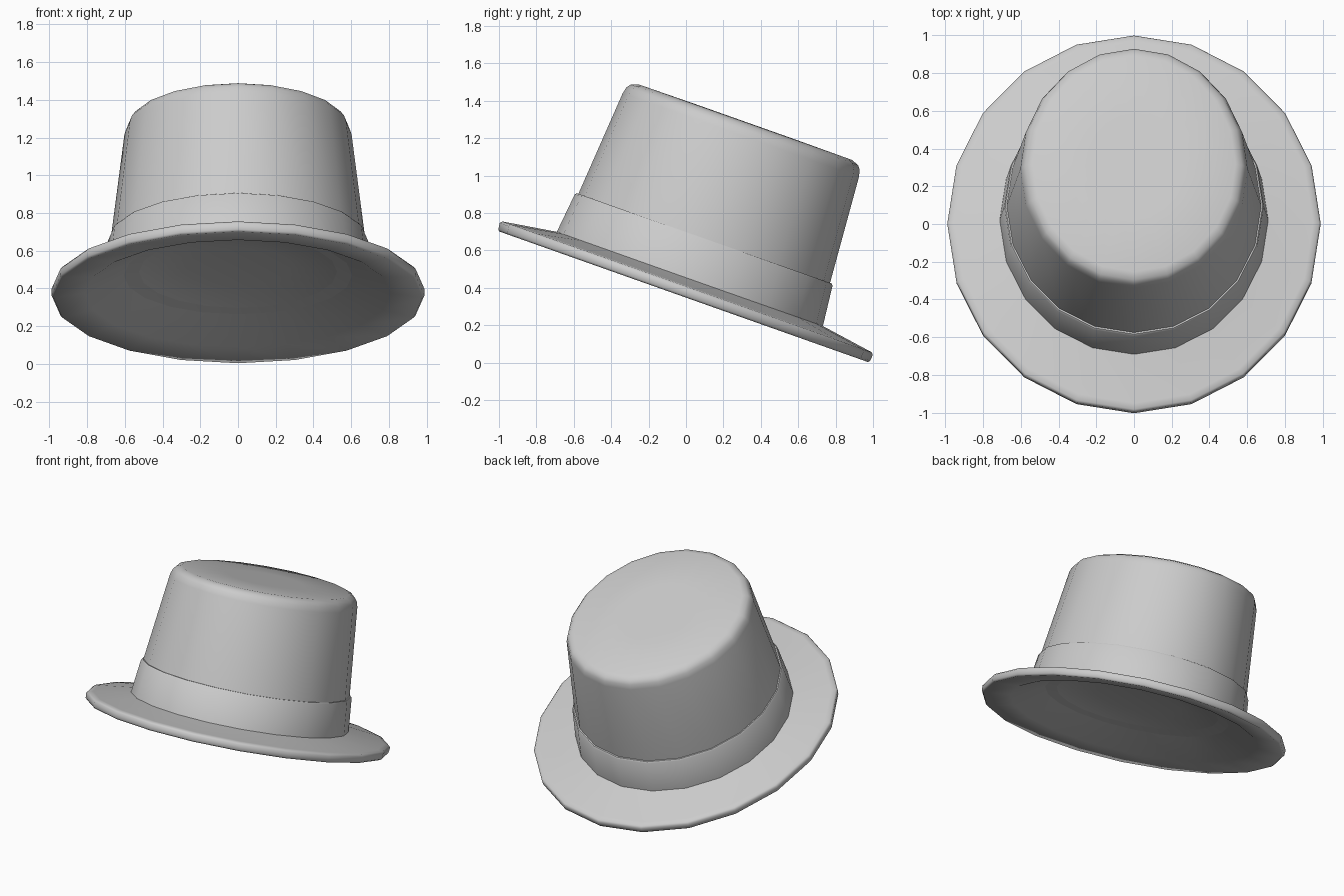
import bpy, bmesh, math

SIDES = 20
TILT = math.radians(19.5)
CENTRE = -0.13

if "Cube" in bpy.data.objects:
    bpy.data.objects.remove(bpy.data.objects["Cube"], do_unlink=True)

felt = bpy.data.materials.new("grey felt")
felt.use_nodes = True
GREY = (0.6, 0.6, 0.6, 1)
felt.diffuse_color = GREY
felt.node_tree.nodes["Principled BSDF"].inputs["Base Color"].default_value = GREY


def lathe(name, profile, cap_start=False, cap_end=False, loop=False, sharp=40):
    """Sweep (x radius, y radius, height) points into an oval, tilted part."""
    bm = bmesh.new()
    rings = []
    for rx, ry, h in profile:
        angles = [2 * math.pi * k / SIDES for k in range(SIDES)]
        rings.append([bm.verts.new((rx * math.sin(a), CENTRE + ry * math.cos(a), h))
                      for a in angles])
    pairs = list(zip(rings, rings[1:]))
    if loop:
        pairs.append((rings[-1], rings[0]))
    for low, high in pairs:
        for k in range(SIDES):
            n = (k + 1) % SIDES
            bm.faces.new((low[k], low[n], high[n], high[k]))
    if cap_start:
        bm.faces.new(rings[0])
    if cap_end:
        bm.faces.new(rings[-1])
    bmesh.ops.recalc_face_normals(bm, faces=bm.faces)
    mesh = bpy.data.meshes.new(name)
    bm.to_mesh(mesh)
    bm.free()
    mesh.materials.append(felt)
    obj = bpy.data.objects.new(name, mesh)
    bpy.context.collection.objects.link(obj)
    obj.rotation_euler.x = -TILT
    bpy.ops.object.select_all(action="DESELECT")
    obj.select_set(True)
    bpy.context.view_layer.objects.active = obj
    bpy.ops.object.shade_smooth_by_angle(angle=math.radians(sharp))


# Brim: hollowed underside, rounded rim and a shallow cone on top
lathe("brim", [(0.28, 0.3, 0.5), (0.58, 0.61, 0.465), (0.81, 0.85, 0.35),
               (0.978, 1.046, 0.328), (0.988, 1.054, 0.338), (0.99, 1.058, 0.372),
               (0.98, 1.048, 0.384), (0.95, 1.015, 0.389), (0.69, 0.735, 0.432),
               (0.28, 0.3, 0.53)],
      cap_start=True, cap_end=True, sharp=70)

# Crown: tapered wall with a softened top edge
lathe("crown", [(0.692, 0.735, 0.42), (0.675, 0.714, 0.655), (0.602, 0.67, 1.245),
                (0.59, 0.662, 1.28), (0.572, 0.645, 1.303), (0.538, 0.605, 1.318),
                (0.25, 0.28, 1.32)], cap_end=True, sharp=50)

# Hat band: thin sleeve around the foot of the crown
lathe("hat_band", [(0.67, 0.72, 0.42), (0.712, 0.755, 0.425), (0.688, 0.731, 0.65),
                   (0.682, 0.723, 0.659), (0.66, 0.70, 0.659)], loop=True)
